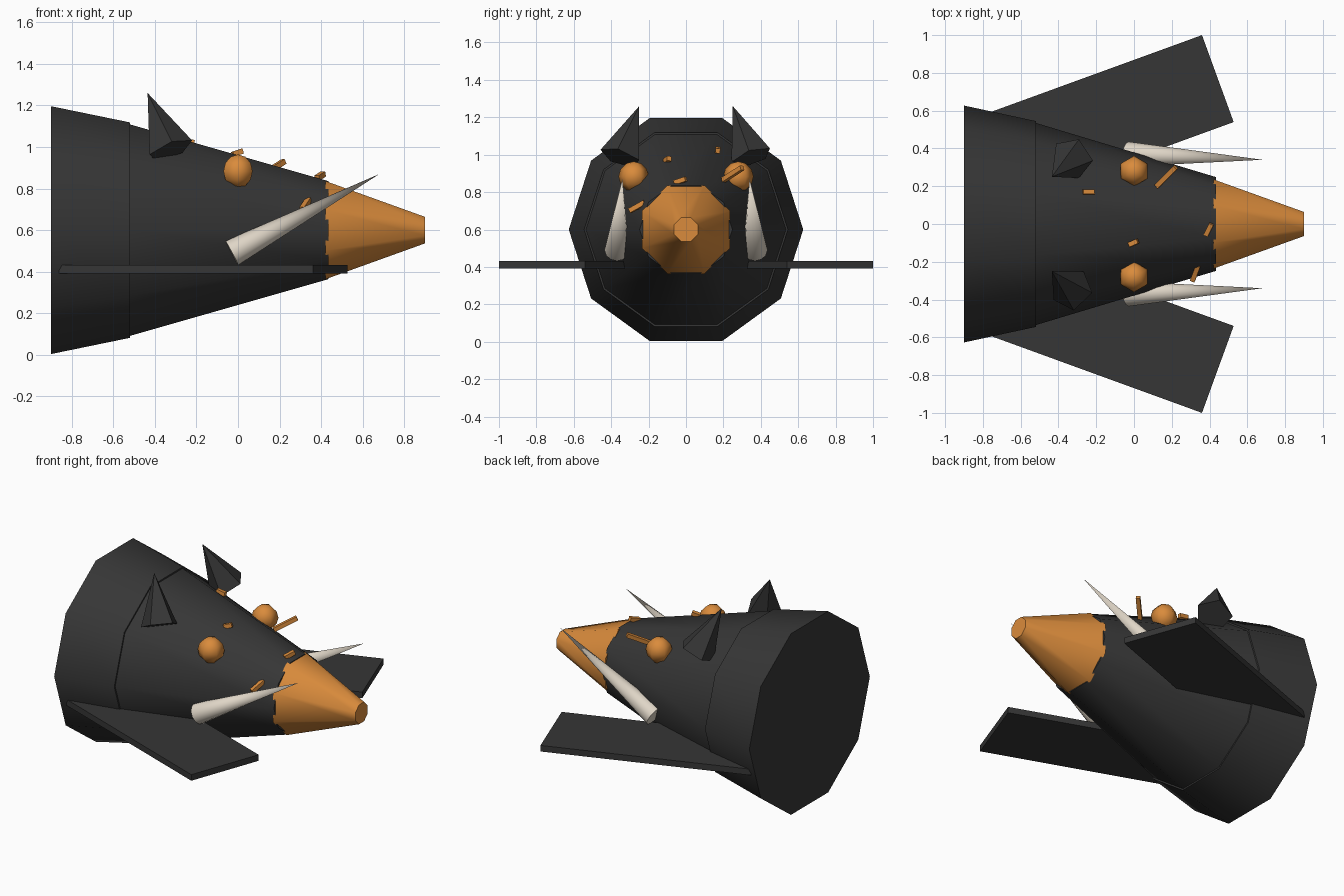
import bpy, bmesh, math
from mathutils import Vector

old = bpy.data.objects.get("Cube")
if old:
    bpy.data.objects.remove(old, do_unlink=True)


def material(name, rgb):
    m = bpy.data.materials.new(name)
    m.use_nodes = True
    m.diffuse_color = (*rgb, 1)
    m.node_tree.nodes["Principled BSDF"].inputs["Base Color"].default_value = (*rgb, 1)
    return m


CHARCOAL = material("charcoal", (0.037, 0.037, 0.037))
ORANGE = material("orange", (0.70, 0.26, 0.045))
IVORY = material("ivory", (0.74, 0.67, 0.57))


def finish(name, bm, mat, smooth=None):
    bmesh.ops.recalc_face_normals(bm, faces=bm.faces)
    mesh = bpy.data.meshes.new(name)
    bm.to_mesh(mesh)
    bm.free()
    mesh.materials.append(mat)
    ob = bpy.data.objects.new(name, mesh)
    bpy.context.collection.objects.link(ob)
    if smooth:
        bpy.ops.object.select_all(action='DESELECT')
        ob.select_set(True)
        bpy.context.view_layer.objects.active = ob
        bpy.ops.object.shade_smooth_by_angle(angle=math.radians(smooth))
    return ob


def frustum(name, start, end, r0, r1, sides, mat, toward=(0, 1, 0), turn=0.0, smooth=50):
    """Capped cone between two points; first corner points toward a direction."""
    a, b = Vector(start), Vector(end)
    axis = (b - a).normalized()
    u = Vector(toward)
    u = (u - axis * u.dot(axis)).normalized()
    v = axis.cross(u)
    bm = bmesh.new()
    rings = []
    for centre, r in ((a, r0), (b, r1)):
        ring = []
        for i in range(sides):
            t = math.tau * (i + turn) / sides
            ring.append(bm.verts.new(centre + r * (u * math.cos(t) + v * math.sin(t))))
        rings.append(ring)
        bm.faces.new(ring)
    for i in range(sides):
        j = (i + 1) % sides
        bm.faces.new((rings[0][i], rings[0][j], rings[1][j], rings[1][i]))
    bmesh.ops.remove_doubles(bm, verts=bm.verts, dist=0.0005)
    return finish(name, bm, mat, smooth)


# Body, rear collar and snout along the x axis
MID = 0.6
frustum("rear_body", (-0.9, 0, MID), (-0.52, 0, MID), 0.627, 0.545, 10, CHARCOAL)
frustum("front_body", (-0.53, 0, MID), (0.435, 0, MID), 0.538, 0.248, 10, CHARCOAL)
frustum("snout", (0.42, 0, MID), (0.9, 0, MID), 0.256, 0.069, 8, ORANGE, turn=0.5)

for side, s in (("left", 1), ("right", -1)):
    # Ears: five-sided spikes leaning back and inward
    frustum(f"{side}_ear", (-0.325, 0.35 * s, 0.985), (-0.435, 0.25 * s, 1.26), 0.115, 0, 5,
            CHARCOAL, toward=(0.1, -0.015, 0.04), smooth=30)
    # Tusks
    frustum(f"{side}_tusk", (-0.03, 0.37 * s, 0.49), (0.68, 0.34 * s, 0.87), 0.066, 0, 12, IVORY)

    # Eyes
    bm = bmesh.new()
    bmesh.ops.create_uvsphere(bm, u_segments=6, v_segments=6, radius=0.081)
    bmesh.ops.translate(bm, vec=(0, 0.28 * s, 0.883), verts=bm.verts)
    finish(f"{side}_eye", bm, ORANGE, 65)

    # Flat side fins, swept outward toward the front
    corner = Vector((0.36, 1.0, 0))
    along = Vector((-math.cos(math.radians(20)), -math.sin(math.radians(20)), 0))
    across = Vector((-along.y, along.x, 0))
    outline = [corner, corner + along * 1.3, corner + along * 1.3 + across * 0.49,
               corner + across * 0.49]
    bm = bmesh.new()
    face = bm.faces.new([bm.verts.new((p.x, p.y * s, 0.392)) for p in outline])
    up = bmesh.ops.extrude_face_region(bm, geom=[face])["geom"]
    bmesh.ops.translate(bm, vec=(0, 0, 0.04),
                        verts=[g for g in up if isinstance(g, bmesh.types.BMVert)])
    finish(f"{side}_fin", bm, CHARCOAL)

# Small bristles scattered over the head
bristles = [
    ((-0.27, 0.17, 1.03), (-0.21, 0.17, 1.02)),
    ((-0.025, -0.11, 0.965), (0.02, -0.09, 0.98)),
    ((0.12, 0.2, 0.865), (0.22, 0.3, 0.93)),
    ((0.38, -0.06, 0.85), (0.41, 0.0, 0.87)),
    ((0.31, -0.30, 0.70), (0.34, -0.22, 0.745)),
]
for i, (p, q) in enumerate(bristles):
    frustum(f"bristle_{i + 1}", p, q, 0.018, 0.018, 4, ORANGE, toward=(0, 0.1, 1), turn=0.5,
            smooth=None)
